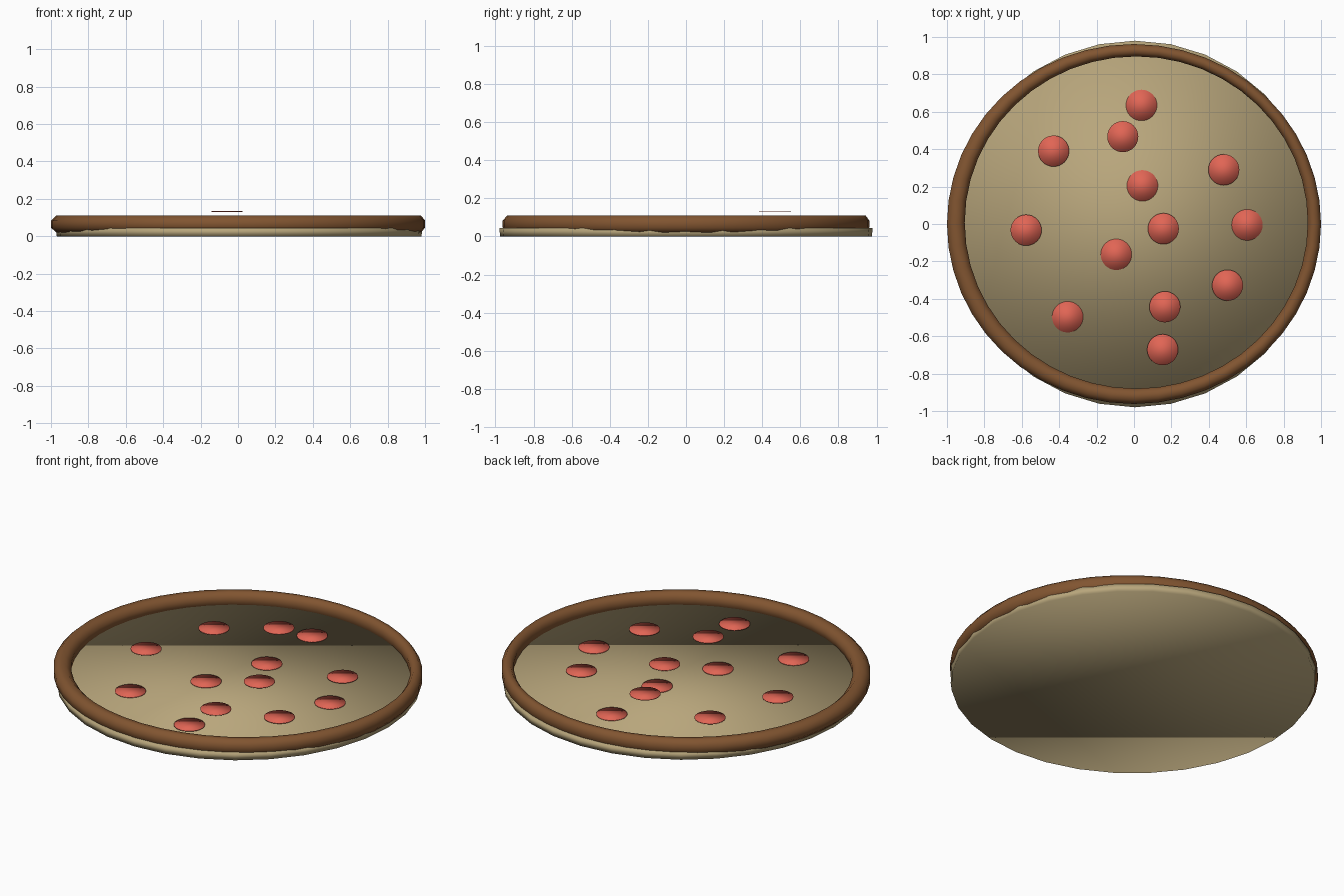
import bpy, bmesh, math
from math import sin, cos, pi

if "Cube" in bpy.data.objects:
    bpy.data.objects.remove(bpy.data.objects["Cube"])


def material(name, rgb):
    m = bpy.data.materials.new(name)
    m.diffuse_color = (*rgb, 1)
    m.use_nodes = True
    m.node_tree.nodes["Principled BSDF"].inputs["Base Color"].default_value = m.diffuse_color
    return m


def add_object(name, bm, mat):
    bmesh.ops.recalc_face_normals(bm, faces=bm.faces[:])
    for f in bm.faces:
        f.smooth = True
    me = bpy.data.meshes.new(name)
    bm.to_mesh(me)
    bm.free()
    me.materials.append(mat)
    ob = bpy.data.objects.new(name, me)
    bpy.context.collection.objects.link(ob)
    return ob


def disc(name, x, y, z, r_bottom, r_top, depth, mat):
    """Smooth-shaded flat cylinder resting at height z."""
    bm = bmesh.new()
    bmesh.ops.create_cone(bm, cap_ends=True, segments=32, radius1=r_bottom,
                          radius2=r_top, depth=depth)
    ob = add_object(name, bm, mat)
    ob.location = (x, y, z + depth / 2)
    return ob


tan = material("cheese_tan", (0.48, 0.38, 0.2))
brown = material("crust_brown", (0.22, 0.09, 0.03))
red = material("topping_red", (0.75, 0.13, 0.09))

# Base
disc("pizza_base", 0.006, 0, 0, 0.975, 0.98, 0.044, tan)

# Crust: octagonal section swept between an outer and a slightly offset inner ellipse
SEG, SIDES = 48, 8
bm = bmesh.new()
rings = []
for i in range(SEG):
    a = 2 * pi * i / SEG
    ox, oy = cos(a), 0.962 * sin(a)
    ix, iy = 0.012 + 0.917 * cos(a), 0.008 + 0.888 * sin(a)
    ring = []
    for j in range(SIDES):
        b = 2 * pi * (j + 0.5) / SIDES
        k = cos(pi / SIDES)
        t = 0.5 + 0.5 * cos(b) / k
        ring.append(bm.verts.new((ix + (ox - ix) * t, iy + (oy - iy) * t,
                                  0.065 + 0.045 * sin(b) / k)))
    rings.append(ring)
for i in range(SEG):
    p, q = rings[i], rings[(i + 1) % SEG]
    for j in range(SIDES):
        n = (j + 1) % SIDES
        bm.faces.new((p[j], q[j], q[n], p[n]))
add_object("crust", bm, brown)

# Round topping slices, one of them raised (x, y, z)
slices = [
    (0.04, 0.635, 0.049), (-0.06, 0.467, 0.132), (-0.43, 0.39, 0.061),
    (0.48, 0.29, 0.056), (0.045, 0.205, 0.049), (-0.577, -0.033, 0.061),
    (0.157, -0.025, 0.061), (0.605, -0.005, 0.049), (-0.095, -0.163, 0.048),
    (0.5, -0.328, 0.059), (0.165, -0.443, 0.061), (-0.355, -0.497, 0.048),
    (0.153, -0.672, 0.052),
]
for n, (x, y, z) in enumerate(slices):
    disc(f"topping_slice_{n + 1}", x, y, z - 0.002, 0.083, 0.083, 0.004, red)
